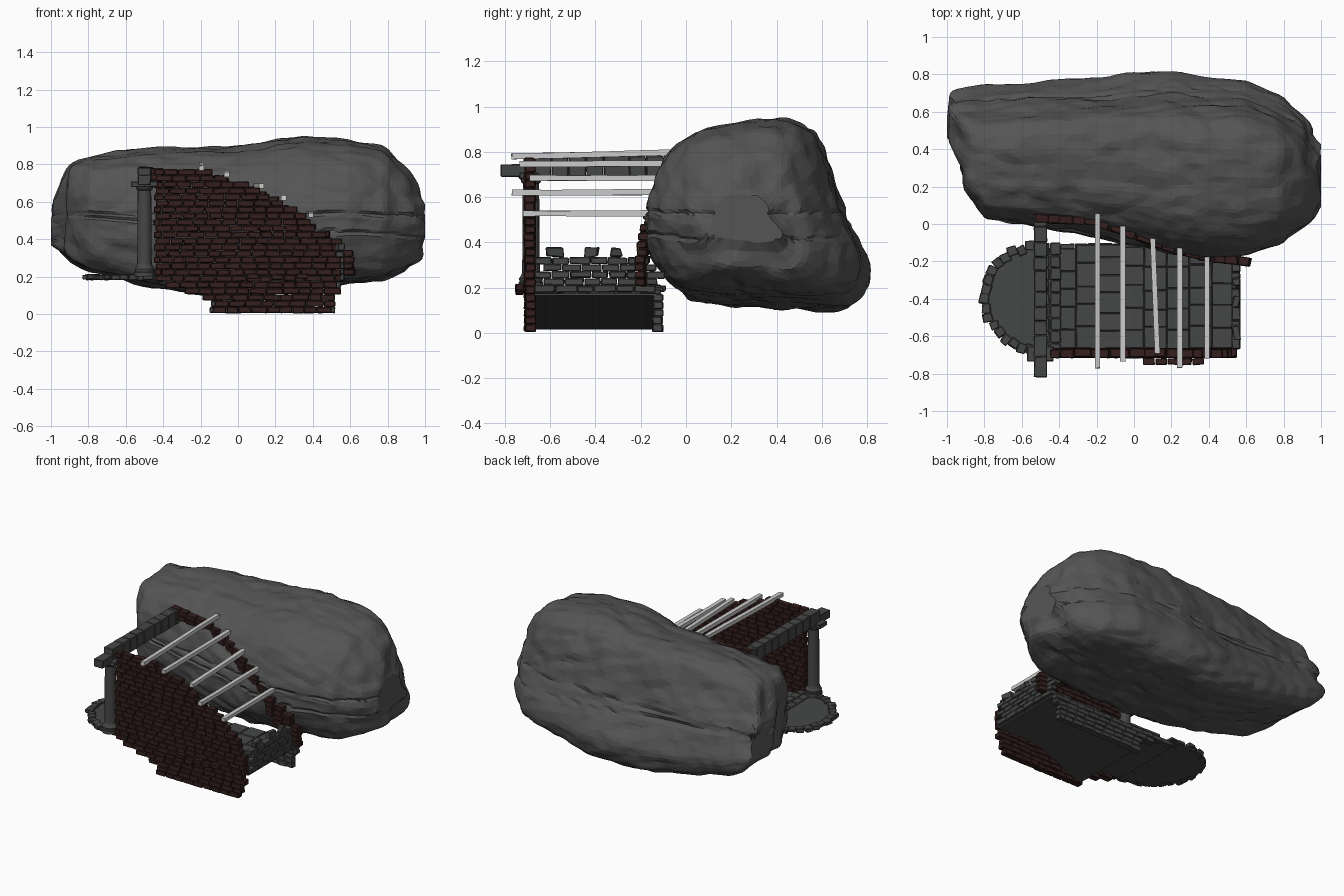
import bpy, bmesh, math, random
from mathutils import Vector, Matrix, noise

if "Cube" in bpy.data.objects:
    bpy.data.objects.remove(bpy.data.objects["Cube"])

random.seed(4)

def material(name, r, g, b):
    m = bpy.data.materials.new(name)
    m.diffuse_color = (r, g, b, 1)
    m.use_nodes = True
    m.node_tree.nodes["Principled BSDF"].inputs["Base Color"].default_value = m.diffuse_color
    return m

ROCK = material("rock", .09, .09, .09)
STONE = material("stone", .06, .062, .061)
BRICK = material("brick", .035, .014, .013)
WOOD = material("pale_wood", .58, .58, .58)

def finish(bm, name, mat, bevel=0):
    bmesh.ops.recalc_face_normals(bm, faces=bm.faces)
    me = bpy.data.meshes.new(name)
    bm.to_mesh(me)
    bm.free()
    ob = bpy.data.objects.new(name, me)
    bpy.context.collection.objects.link(ob)
    me.materials.append(mat)
    if bevel:
        b = ob.modifiers.new("chipped_edges", 'BEVEL')
        b.width, b.segments = bevel, 1
    return ob

def box(bm, c, s, rot=0, jitter=0.0, tilt=0.0):
    m = (Matrix.Translation(c) @ Matrix.Rotation(rot, 4, 'Z') @ Matrix.Rotation(tilt, 4, 'Y')
         @ Matrix.Diagonal((*s, 1)))
    for v in bmesh.ops.create_cube(bm, size=1, matrix=m)['verts']:
        v.co += Vector([random.uniform(-jitter, jitter) for _ in range(3)])

def lerp(pts, x):
    # piecewise linear lookup; each entry is (x, values...)
    x = min(max(x, pts[0][0]), pts[-1][0])
    for a, b in zip(pts, pts[1:]):
        if x <= b[0]:
            t = (x - a[0]) / (b[0] - a[0])
            return [p + (q - p) * t for p, q in zip(a[1:], b[1:])]

def smooth(pts, x, w):
    vals = [lerp(pts, x + d * w) for d in (-1, -.5, 0, .5, 1)]
    return [sum(c) / 5 for c in zip(*vals)]

# Boulder: one side profile lofted through stations (x, y0, y1, z0, z1)
stations = [(-1, .52, .68, .40, .54), (-.96, .36, .72, .33, .64), (-.89, .15, .74, .27, .82),
            (-.8, .01, .75, .22, .85), (-.5, -.02, .77, .14, .89), (-.25, -.07, .79, .095, .91),
            (0, -.12, .82, .085, .91), (.2, -.17, .83, .1, .945), (.37, -.19, .81, .12, .965),
            (.6, -.18, .79, .16, .94), (.78, -.12, .7, .17, .9), (.9, -.02, .6, .22, .8),
            (.97, .06, .5, .30, .69), (1, .12, .4, .42, .6)]
side = [(-.2, .48), (-.17, .63), (-.11, .76), (-.01, .87), (.12, .915), (.42, .96), (.56, .91), (.63, .73),
        (.7, .5), (.82, .28), (.78, .15), (.68, .08), (.3, .11), (0, .12), (-.1, .18), (-.18, .32), (-.2, .48)]
ring = [(i / (len(side) - 1), *p) for i, p in enumerate(side)]
NX, NR = 130, 144
bm = bmesh.new()
loops = []
for i in range(NX + 1):
    x = -1 + 2 * i / NX
    y0, y1, z0, z1 = smooth(stations, x, .02)
    lean = -.2 * max(0, -x - .4) / .6   # left end leans forward at the top
    loop = []
    for j in range(NR):
        y, z = smooth(ring, j / NR, .02) if .02 < j / NR < .98 else lerp(ring, j / NR)
        p = Vector((x, y0 + (y + .2) / 1.02 * (y1 - y0), z0 + (z - .08) / .88 * (z1 - z0)))
        p.y += lean * max(0, p.z - .55)
        c = Vector((x, (y0 + y1) / 2, (z0 + z1) / 2))
        d = (p - c).normalized()
        # angular facets, stretched along x, plus fine bedding
        n = .014 * noise.noise(p * 3.2)
        q = Vector((p.x * 3.5 + p.z, p.y * 6 + p.x, p.z * 6 - p.x)) + .3 * noise.noise_vector(p * 4)
        n += .02 * (.4 - noise.voronoi(q)[0][0])
        n += .01 * noise.noise(Vector((p.x * 4, p.y * 17, p.z * 17 + p.x * 4)))
        n += .008 * noise.noise(p * 11)
        # two long cracks
        for zc in (.535 + .005 * math.sin(p.x * 5), .47 - .06 * p.x):
            n -= .014 * max(0, 1 - abs(p.z - zc) / .011)
        p += d * n
        p.x += .07 * noise.noise(p * 7) * max(0, abs(x) - .8) / .2
        p.x = max(-1, min(1, p.x))
        loop.append(bm.verts.new(p))
    loops.append(loop)
for a, b in zip(loops, loops[1:]):
    for j in range(NR):
        bm.faces.new((a[j], a[(j + 1) % NR], b[(j + 1) % NR], b[j]))
bm.faces.new(loops[0])
bm.faces.new(loops[-1])
boulder = finish(bm, "boulder", ROCK)
dec = boulder.modifiers.new("facets", 'DECIMATE')
dec.ratio = .18

# Brick walls: courses kept between a ruined top line and a stepped underside
ROW, LEN = .0335, .078
top_line = [(-.45, .79), (-.2, .765), (0, .71), (.2, .62), (.35, .53), (.45, .44), (.52, .34), (.56, .2)]
foot_line = [(-.45, .2), (-.15, .09), (-.12, .0), (.56, .0)]

def wall(name, y, thick, mat, zmax):
    bm = bmesh.new()
    for r in range(int(zmax / ROW)):
        z = .005 + (r + .5) * ROW
        x = -.44 + (r % 2) * LEN / 2 - LEN / 2
        while x < .56:
            l = LEN * random.uniform(.8, 1.2)
            xa, xb = max(x, -.45), min(x + l, .55 if z > .12 else .52)
            c = (xa + xb) / 2
            if xb - xa > .02 and lerp(foot_line, c)[0] < z + .01 and z < lerp(top_line, c)[0]:
                box(bm, (c, y + random.uniform(-.004, .004), z),
                    (xb - xa - .002, thick, ROW - .001), jitter=.002)
            x += l
    return finish(bm, name, mat, .004)

wall("front_brick_wall", -.69, .046, BRICK, .79)
wall("back_foundation_wall", -.125, .042, STONE, .2)

# Loose bricks bulging along the front foot
bm = bmesh.new()
for i in range(5):
    box(bm, (.08 + i * .066, -.735, .195 + random.uniform(-.01, .01)), (.062, .035, .03),
        random.uniform(-.1, .1), .003)
finish(bm, "loose_front_bricks", BRICK, .004)

# Back wall remnant hugging the boulder: (x, y, top z, depth)
bm = bmesh.new()
path = [(-.52, .03, .79, .1), (-.2, .015, .755, .1), (0, -.06, .7, .1), (.2, -.13, .62, .12),
        (.4, -.18, .47, .14), (.55, -.195, .39, .19), (.62, -.205, .3, .12)]
x = -.5
while x < .61:
    y, zt, d = lerp(path, x)
    y2 = lerp(path, x + .03)[0]
    for k in range(max(2, int(d / ROW))):
        box(bm, (x + random.uniform(-.01, .01), y, zt - (k + .5) * ROW),
            (random.uniform(.06, .078), .045, ROW - .002), math.atan2(y2 - y, .03), .003)
    x += .068
finish(bm, "back_brick_remnant", BRICK, .004)

# Low end wall with a jagged top
bm = bmesh.new()
for r in range(5):
    z, y = .195 + r * .031, -.67 + (r % 2) * .04
    while y < -.17:
        l = random.uniform(.07, .1)
        if r < 4 or random.random() < .8:
            box(bm, (.545, y + l / 2, z), (.045, l - .003, .03), jitter=.003)
        y += l
for y, l, a in ((-.58, .08, .15), (-.42, .06, -.2), (-.31, .05, .1)):
    box(bm, (.545, y, .355), (.04, l, .04), a, .007)
finish(bm, "low_end_wall", STONE, .004)

# Paved floor and its bedding slab
bm = bmesh.new()
for i in range(8):
    y = -.665
    while y < -.15:
        w = min(random.uniform(.09, .13), -.11 - y)
        box(bm, (-.37 + i * .121, y + w / 2, .18 + random.uniform(-.003, .003)), (.119, w - .002, .018), jitter=.001)
        y += w
finish(bm, "floor_tiles", STONE, .003)
bm = bmesh.new()
box(bm, (.055, -.4, .17), (.99, .54, .01))
finish(bm, "floor_bed", STONE)

# Long sloping boards beneath the floor
bm = bmesh.new()
for i in range(5):
    box(bm, (.08, -.616 + i * .109, .1), (.43, .109, .012), tilt=-.38)
finish(bm, "underfloor_boards", material("dark_boards", .035, .035, .035))

# Rounded platform in front of the doorway with rim stones
bm = bmesh.new()
C = Vector((-.53, -.4, .19))
arc = [(C.x - .26 * math.sin(math.pi * k / 20), C.y + .28 * math.cos(math.pi * k / 20)) for k in range(21)]
arc += [(-.43, -.67), (-.43, -.13)]
f = bm.faces.new([bm.verts.new((px, py, .183)) for px, py in arc])
ext = bmesh.ops.extrude_face_region(bm, geom=[f])
for v in ext['geom']:
    if isinstance(v, bmesh.types.BMVert):
        v.co.z = .2
finish(bm, "round_platform", STONE)
bm = bmesh.new()
for k in range(17):
    a = math.pi * (k + .5) / 17
    r = random.uniform(.25, .272)
    box(bm, (C.x - r * math.sin(a), C.y + (r + .015) * math.cos(a), .197),
        (random.uniform(.044, .054), .05, .026), a + random.uniform(-.3, .3), .005)
for x in (-.48, -.42):
    for y in [-.67 + .067 * k for k in range(9)]:
        box(bm, (x, y, .194), (.055, .064, .022), jitter=.003)
finish(bm, "platform_rim_stones", STONE, .004)

# Doorway column turned from a profile
profile = [(0, .2), (.056, .2), (.056, .222), (.05, .226), (.053, .24), (.043, .256), (.039, .27),
           (.036, .66), (.044, .668), (.046, .68), (.056, .686), (.056, .7), (0, .7)]
bm = bmesh.new()
vs = [bm.verts.new((r, 0, z)) for r, z in profile]
es = [bm.edges.new(p) for p in zip(vs, vs[1:])]
bmesh.ops.spin(bm, geom=vs + es, cent=(0, 0, 0), axis=(0, 0, 1), angle=2 * math.pi, steps=16)
bmesh.ops.remove_doubles(bm, verts=bm.verts, dist=1e-4)
column = finish(bm, "front_column", STONE)
column.location = (-.5, -.685, 0)

# Lintel blocks above the doorway
bm = bmesh.new()
y = -.82
while y < .03:
    l = min(random.uniform(.07, .12), .05 - y)
    hi = .745 if y < -.75 else .783
    box(bm, (-.5, y + l / 2, (.69 + hi) / 2), (.07, l - .002, hi - .69), jitter=.002)
    y += l
box(bm, (-.5, -.695, .695), (.14, .08, .03), jitter=.002)
finish(bm, "lintel", STONE, .004)

# Pale roof beams: x, front y, back y, front z, back z, sideways shift at the back
bm = bmesh.new()
for x, ya, yb, za, zb, dx in ((-.195, -.77, .055, .78, .8, 0), (-.06, -.735, -.01, .745, .75, 0),
                              (.125, -.69, -.08, .685, .685, -.025), (.245, -.77, -.13, .62, .622, 0),
                              (.39, -.72, -.16, .528, .528, 0)):
    n = 4
    rings = []
    for k in range(n + 1):
        t = k / n
        c = Vector((x + dx * t, ya + (yb - ya) * t, za + (zb - za) * t))
        rings.append([bm.verts.new(c + Vector((sx * .014, random.uniform(-.004, .004),
                      sz * .013 + random.uniform(-.0015, .0015))))
                      for sx, sz in ((-1, -1), (1, -1), (1, 1), (-1, 1))])
    for a, b in zip(rings, rings[1:]):
        for j in range(4):
            bm.faces.new((a[j], a[(j + 1) % 4], b[(j + 1) % 4], b[j]))
    bm.faces.new(rings[0])
    bm.faces.new(rings[-1])
finish(bm, "roof_beams", WOOD)
